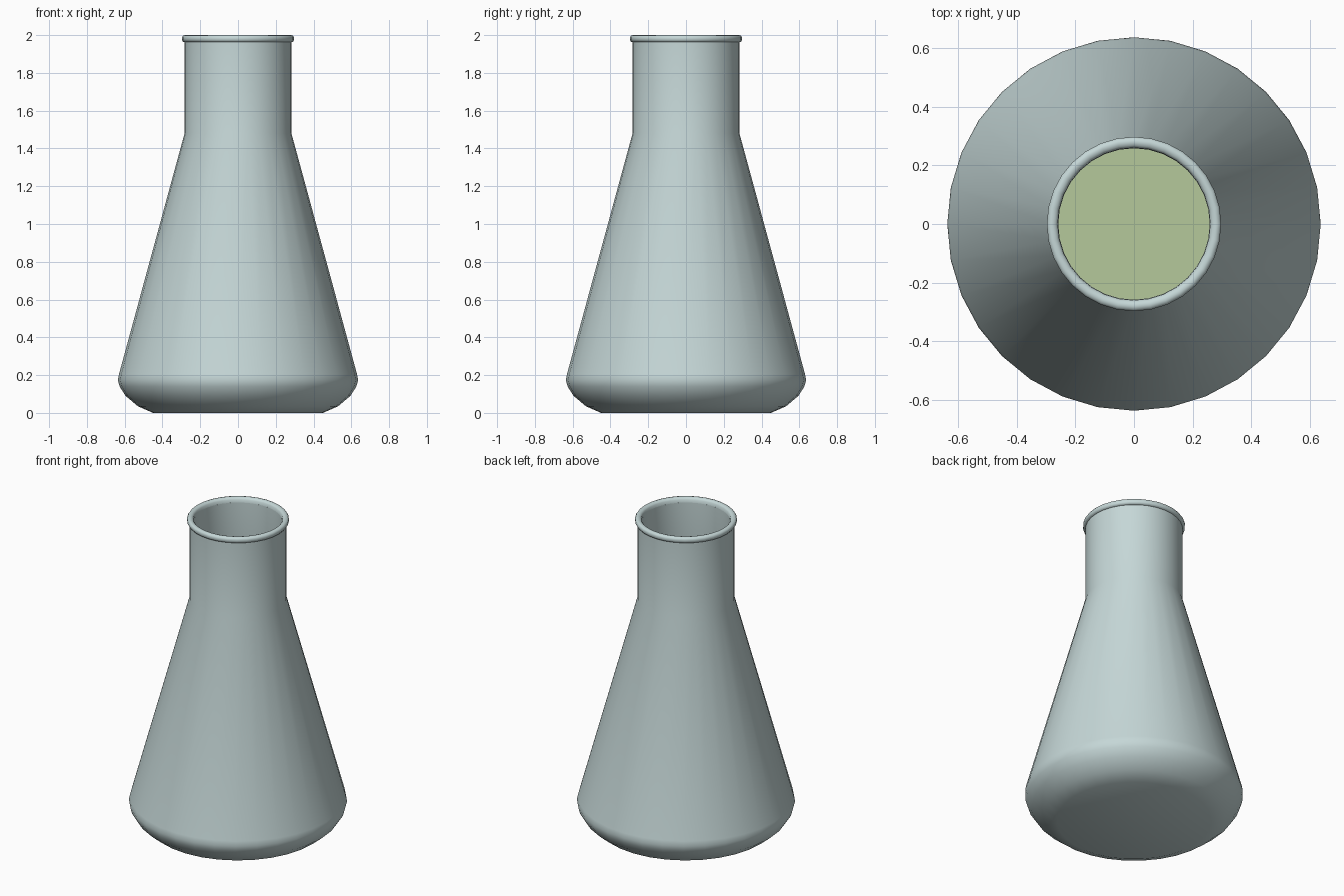
import bpy, bmesh, math

cube = bpy.data.objects.get("Cube")
if cube:
    bpy.data.objects.remove(cube, do_unlink=True)

SIDES = 32


def make_material(name, colour):
    mat = bpy.data.materials.new(name)
    mat.use_nodes = True
    mat.diffuse_color = colour
    mat.node_tree.nodes["Principled BSDF"].inputs["Base Color"].default_value = colour
    return mat


def lathe(name, profile, mat, sharp=40):
    """Spin a (radius, height) profile about the z axis."""
    bm = bmesh.new()
    verts = [bm.verts.new((r, 0, z)) for r, z in profile]
    edges = [bm.edges.new(pair) for pair in zip(verts, verts[1:])]
    bmesh.ops.spin(bm, geom=verts + edges, cent=(0, 0, 0), axis=(0, 0, 1),
                   angle=math.tau, steps=SIDES, use_duplicate=False)
    bmesh.ops.remove_doubles(bm, verts=bm.verts, dist=0.0005)
    bmesh.ops.recalc_face_normals(bm, faces=bm.faces)
    mesh = bpy.data.meshes.new(name)
    bm.to_mesh(mesh)
    bm.free()
    mesh.materials.append(mat)
    obj = bpy.data.objects.new(name, mesh)
    bpy.context.collection.objects.link(obj)
    bpy.ops.object.select_all(action="DESELECT")
    obj.select_set(True)
    bpy.context.view_layer.objects.active = obj
    bpy.ops.object.shade_smooth_by_angle(angle=math.radians(sharp))
    return obj


glass = make_material("pale glass", (0.56, 0.68, 0.68, 1))
green = make_material("green liquid", (0.46, 0.58, 0.33, 1))

# Conical body and neck: outside going up, then the inside wall going down
outer = [(0, 0), (0.45, 0), (0.53, 0.035), (0.595, 0.09), (0.627, 0.14),
         (0.636, 0.175), (0.63, 0.205), (0.283, 1.48), (0.283, 1.97)]
inner = [(0.258, 1.97), (0.258, 1.48), (0.606, 0.2), (0.575, 0.11),
         (0.45, 0.025), (0, 0.025)]
lathe("flask_body", outer + inner, glass)

# Rounded lip around the mouth
lip = [(0.258, 1.968), (0.28, 1.962), (0.291, 1.965), (0.297, 1.974),
       (0.297, 1.988), (0.291, 1.997), (0.28, 2.0), (0.268, 1.997),
       (0.26, 1.988), (0.258, 1.968)]
lathe("mouth_lip", lip, glass, 50)

# Liquid filling the lower part of the body
LEVEL = 0.75
surface_radius = 0.6 - (LEVEL - 0.2) * 0.272
liquid = [(0, 0.03), (0.45, 0.03), (0.57, 0.115), (0.6, 0.2),
          (surface_radius, LEVEL), (0, LEVEL)]
lathe("liquid", liquid, green)
